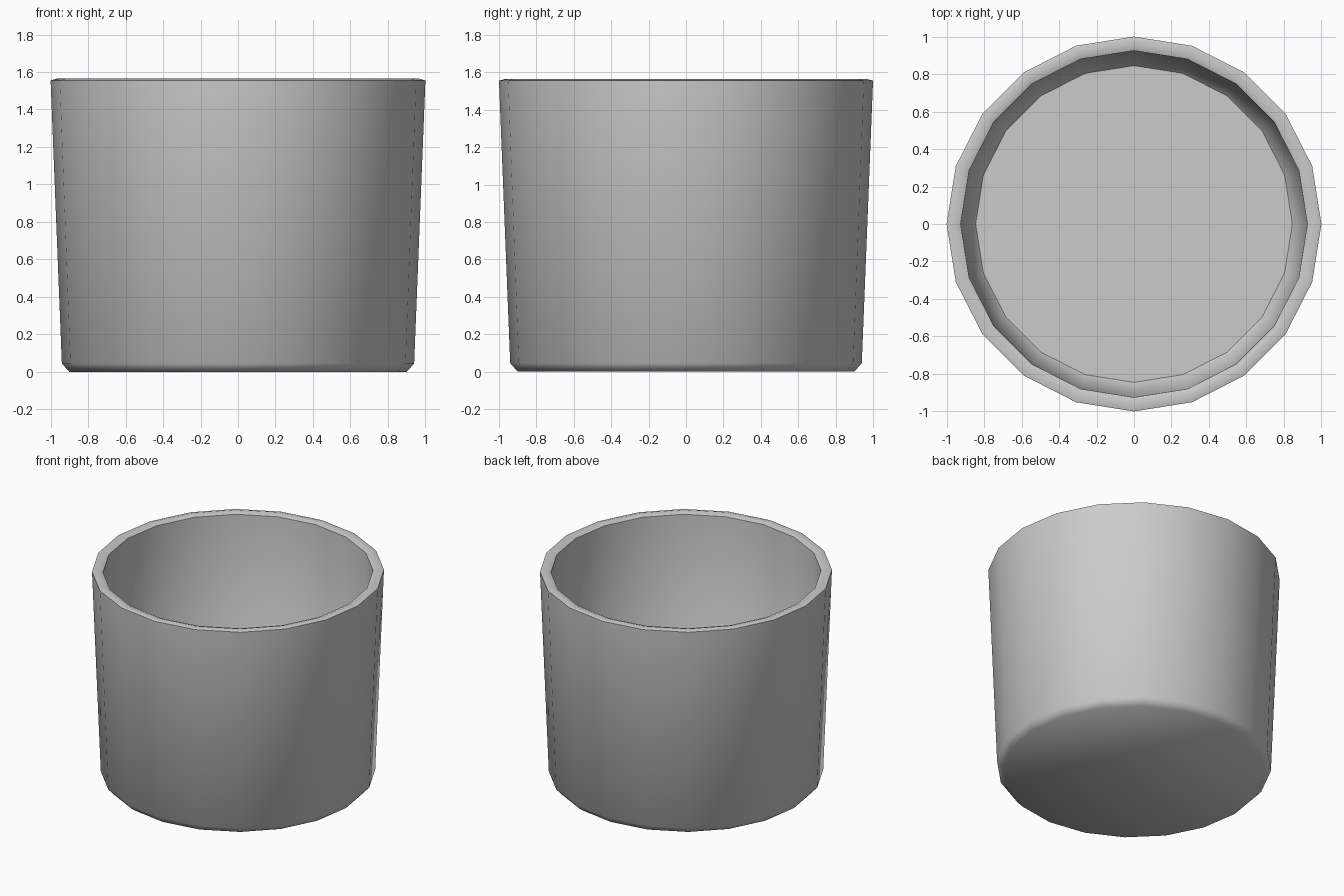
import bpy, bmesh, math

if "Cube" in bpy.data.objects:
    bpy.data.objects.remove(bpy.data.objects["Cube"])

SIDES = 20

# Closed lathe profile (radius, height): base, outer wall, rim, inner wall, floor
PROFILE = [(0.90, 0.005), (0.94, 0.05), (1.0, 1.56), (0.965, 1.57), (0.925, 1.555),
           (0.885, 0.12), (0.845, 0.07)]


def lathe(name, profile, sides):
    bm = bmesh.new()
    rings = []
    for r, z in profile:
        rings.append([bm.verts.new((r * math.cos(2 * math.pi * i / sides),
                                    r * math.sin(2 * math.pi * i / sides), z))
                      for i in range(sides)])
    for a, b in zip(rings, rings[1:]):
        for i in range(sides):
            j = (i + 1) % sides
            bm.faces.new((a[i], a[j], b[j], b[i]))
    # underside and inner floor
    bm.faces.new(rings[0][::-1])
    bm.faces.new(rings[-1])
    bmesh.ops.translate(bm, verts=bm.verts, vec=(0, 0, -profile[0][1]))
    bmesh.ops.recalc_face_normals(bm, faces=bm.faces)
    mesh = bpy.data.meshes.new(name)
    bm.to_mesh(mesh)
    bm.free()
    obj = bpy.data.objects.new(name, mesh)
    bpy.context.collection.objects.link(obj)
    return obj


# Open tapered cup with a thin rounded rim
cup = lathe("cup", PROFILE, SIDES)
bpy.context.view_layer.objects.active = cup
cup.select_set(True)
bpy.ops.object.shade_smooth_by_angle(angle=math.radians(50))
